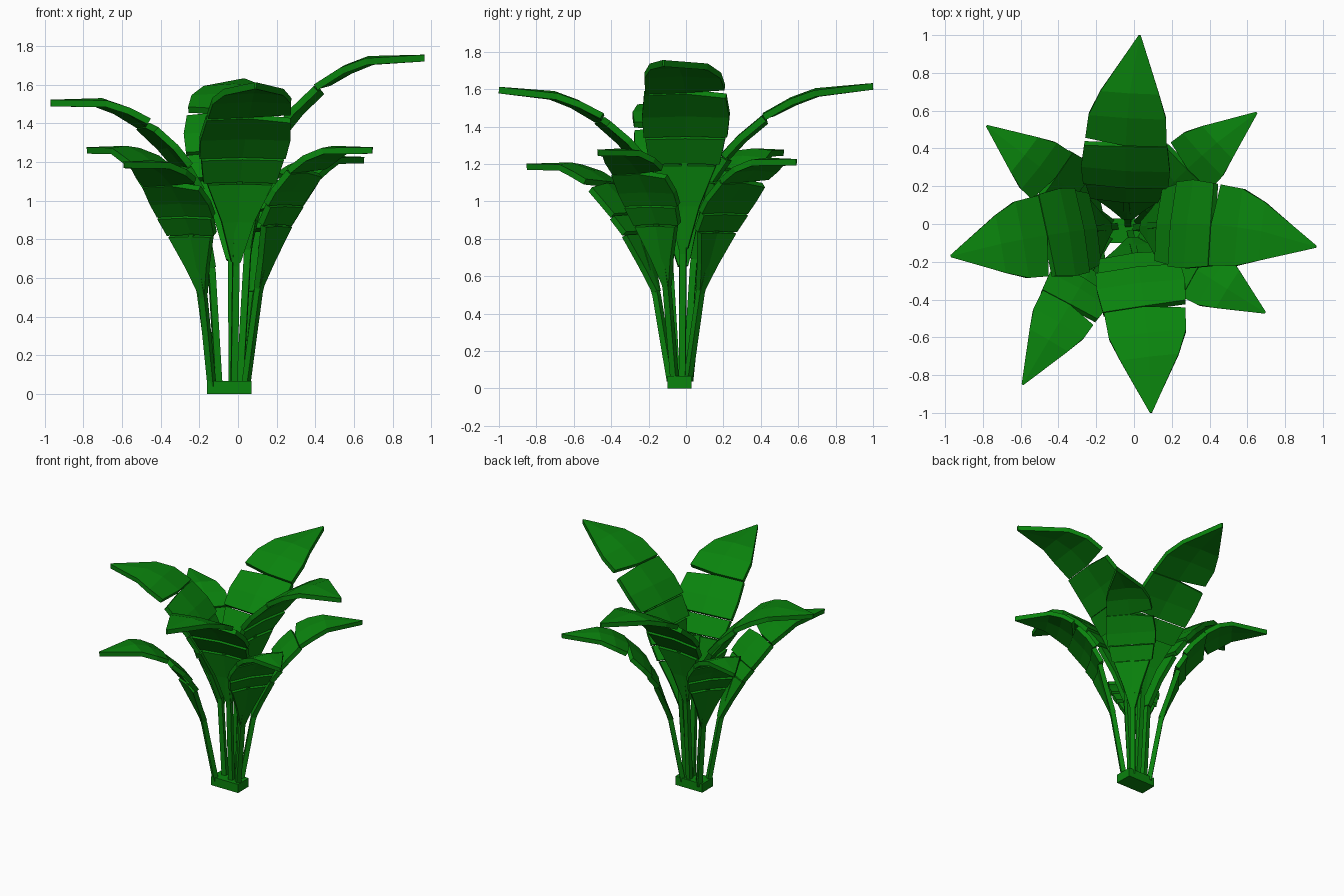
import bpy
from mathutils import Vector

cube = bpy.data.objects.get("Cube")
if cube:
    bpy.data.objects.remove(cube, do_unlink=True)

# Single leaf green
green = bpy.data.materials.new("leaf_green")
green.use_nodes = True
GREEN = (0.003, 0.23, 0.004, 1)
green.diffuse_color = GREEN
green.node_tree.nodes["Principled BSDF"].inputs["Base Color"].default_value = GREEN

# Arch of a leaf: (fraction of the way out, fraction of tip height)
TALL = [(0, 0), (.04, .4), (.08, .55), (.13, .685), (.205, .77), (.29, .835),
        (.385, .89), (.47, .94), (.66, .985), (.77, 1.005), (1, 1)]
LOW = [(0, 0), (.1, .4), (.16, .54), (.225, .69), (.29, .775), (.35, .835),
       (.43, .9), (.5, .95), (.66, 1), (.78, 1.02), (1, 1)]

# Overlapping pieces of a leaf: (position along the arch, width)
STEM = [(0, .035), (1, .035), (2, .035), (3, .03)]
BLADES = {
    "base": [(1.1, .05), (2, .17), (2.95, .34)],
    "lower": [(3, .38), (3.95, .43)],
    "middle": [(4, .45), (5, .47), (6.35, .44)],
    "tip": [(6.4, .43), (7.5, .41), (8.3, .31), (10, .01)],
}
START = 0.04


def add_object(name, verts, faces):
    mesh = bpy.data.meshes.new(name)
    mesh.from_pydata(verts, [], faces)
    mesh.materials.append(green)
    obj = bpy.data.objects.new(name, mesh)
    bpy.context.collection.objects.link(obj)
    return obj


def make_leaf(name, arch, base, tip, bend, lift, scale):
    root, end = Vector((*base, START)), Vector(tip)
    out = Vector((end.x - root.x, end.y - root.y, 0))
    side = Vector((-out.y, out.x, 0)).normalized()

    def point(t):
        i = min(int(t), len(arch) - 2)
        f = t - i
        u, h = (a + (b - a) * f for a, b in zip(arch[i], arch[i + 1]))
        bulge = 4 * u * (1 - u)
        p = root + out * u + side * bend * bulge
        p.z = START + h * (end.z - START) + lift * bulge
        return p

    def strip(part, rows, tilt, ridge, notch):
        verts, faces = [], []
        for n, (t, width) in enumerate(rows):
            along = (point(min(t + .1, 10)) - point(max(t - .1, 0))).normalized()
            normal = along.cross(side)
            if normal.z < 0:
                normal.negate()
            # Pieces lean slightly so their ends overlap like shingles
            centre = point(t) + normal * tilt * (.5 - n / (len(rows) - 1))
            half = side * width / 2
            drop = normal * ridge * min(1, width * 4)
            cut = along * notch.get(n, 0)
            verts += [centre - half - drop, centre, centre + half - drop + cut]
            if n:
                a, b = n * 3 - 3, n * 3
                faces += [(a, a + 1, b + 1, b), (a + 1, a + 2, b + 2, b + 1)]
        obj = add_object(f"{name}_{part}", verts, faces)
        shell = obj.modifiers.new("thickness", "SOLIDIFY")
        shell.thickness = .035 * (.8 + .2 * scale)
        shell.offset = 0

    strip("stem", STEM, 0, 0, {})
    for part, rows in BLADES.items():
        # A wedge is torn out of one edge below the tip
        notch = {"middle": {2: -.02}, "tip": {0: .03}}.get(part, {})
        tilt = 0 if part == "tip" else .012
        strip(part, [(t, w * scale) for t, w in rows], tilt, .012, notch)


# Four tall leaves
make_leaf("back_leaf", TALL, (-.03, 0), (.03, 1, 1.615), .04, -.015, 1)
make_leaf("front_leaf", TALL, (-.02, -.05), (.09, -1, 1.595), .03, -.01, 1)
make_leaf("left_leaf", TALL, (.01, -.02), (.965, -.12, 1.738), .06, .01, 1)
make_leaf("right_leaf", TALL, (-.1, -.015), (-.97, -.17, 1.505), -.02, .025, 1)

# Four low leaves between them
make_leaf("back_left_leaf", LOW, (.02, .01), (.65, .59, 1.21), .03, 0, .75)
make_leaf("back_right_leaf", LOW, (-.125, .015), (-.78, .52, 1.26), 0, 0, .75)
make_leaf("front_left_leaf", LOW, (.04, -.06), (.695, -.47, 1.26), 0, 0, .75)
make_leaf("front_right_leaf", LOW, (-.135, -.08), (-.59, -.85, 1.185), 0, 0, .75)

# Root block
bpy.ops.mesh.primitive_cube_add(size=1, location=(-.045, -.035, .033))
block = bpy.context.object
block.name = "root_block"
block.scale = (.23, .13, .066)
block.data.materials.append(green)
